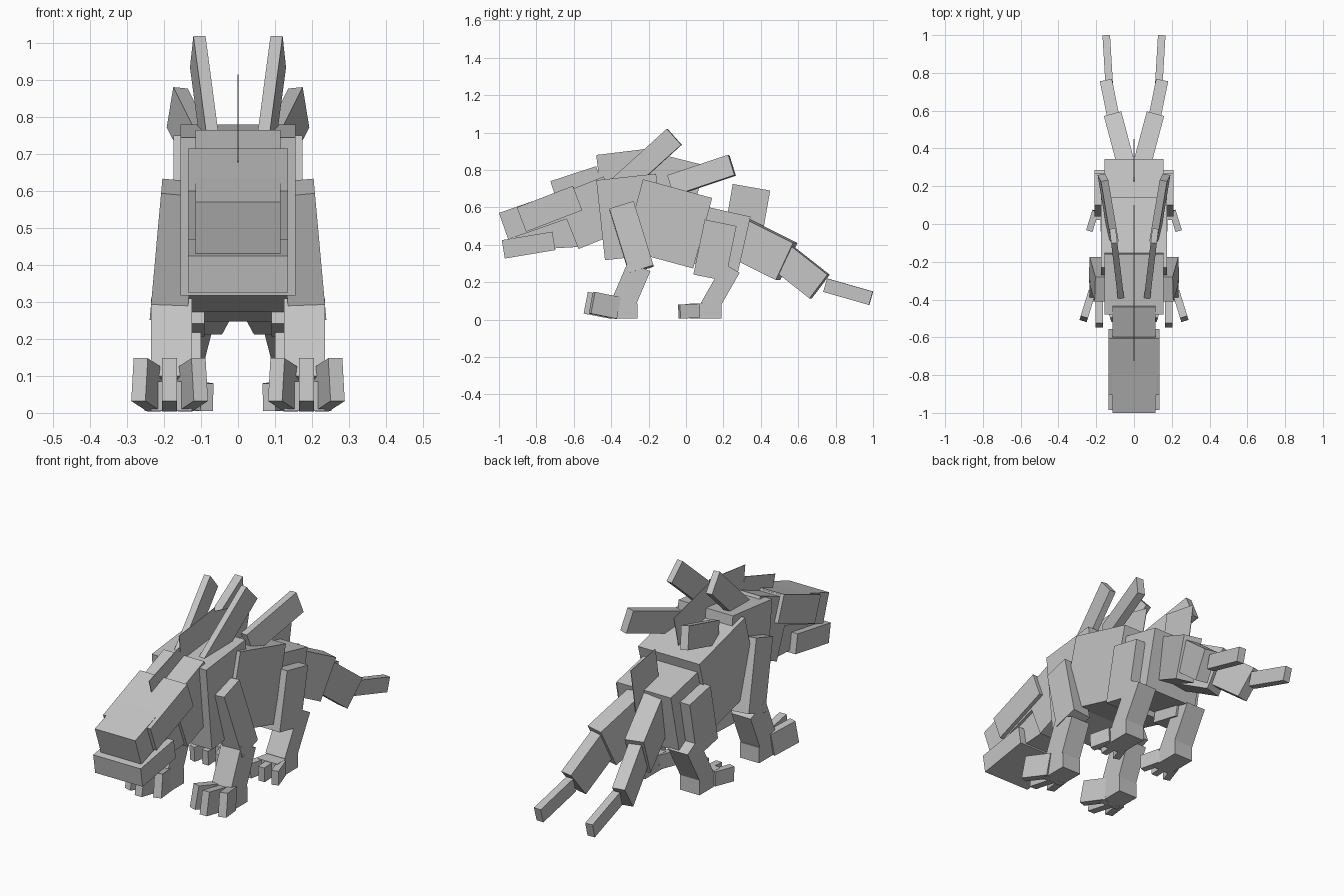
import bpy
import math
from mathutils import Euler, Matrix, Vector

old = bpy.data.objects.get("Cube")
if old:
    bpy.data.objects.remove(old, do_unlink=True)

grey = bpy.data.materials.new("stone_grey")
grey.use_nodes = True
colour = (0.55, 0.55, 0.55, 1)
grey.diffuse_color = colour
grey.node_tree.nodes["Principled BSDF"].inputs["Base Color"].default_value = colour


def box(name, start, end, depth, width, x=0, yaw=0, roll=0):
    """Box whose top edge runs from start to end in (y, z), hanging down by depth."""
    dy, dz = end[0] - start[0], end[1] - start[1]
    pitch = math.atan2(dz, dy)
    y = (start[0] + end[0]) / 2 + math.sin(pitch) * depth / 2
    z = (start[1] + end[1]) / 2 - math.cos(pitch) * depth / 2
    bpy.ops.mesh.primitive_cube_add(size=1)
    ob = bpy.context.object
    ob.name = name
    size = Vector((width, math.hypot(dy, dz), depth))
    ob.data.transform(Matrix.Diagonal(size).to_4x4())
    ob.location = (x, y, z)
    ob.rotation_euler = Euler((pitch, roll, yaw), "XYZ")
    ob.data.materials.append(grey)


def pair(name, start, end, depth, width, x, yaw=0, roll=0):
    """Matching boxes on the left (+x) and the right (-x)."""
    for side, s in (("left", 1), ("right", -1)):
        box(f"{side}_{name}", start, end, depth, width, s * x, s * yaw, s * roll)


# head
box("snout", (-1, .57), (-.6, .71), .15, .23)
box("upper_jaw", (-.905, .6), (-.605, .715), .14, .27)
box("lower_jaw", (-.985, .425), (-.715, .47), .1, .27)
box("inner_mouth", (-.92, .47), (-.6, .56), .08, .2)
box("throat", (-.72, .49), (-.55, .5), .11, .2)

# body
box("neck", (-.69, .665), (-.44, .765), .31, .23)
box("chest", (-.48, .745), (-.16, .78), .43, .31)
box("belly", (-.23, .75), (.14, .65), .39, .35)
box("hips", (.08, .61), (.345, .55), .31, .31)

# paper-thin crest along the middle of the back
crest = 0.003
box("neck_crest", (-.725, .74), (-.48, .82), .2, crest)
box("chest_crest", (-.48, .88), (-.19, .915), .2, crest)
box("belly_crest", (-.2, .9), (.1, .825), .25, crest)
box("tail_crest", (.25, .725), (.45, .69), .3, crest)

# back spikes
pair("spike", (-.4, .75), (-.1, 1.02), .115, .033, .091, -.12)
pair("rear_spike", (-.1, .77), (.23, .88), .115, .04, .137, -.2, -.1)

# twin tails
pair("tail_root", (.33, .535), (.59, .41), .22, .095, .068, -.26)
pair("tail_lower", (.57, .39), (.765, .24), .16, .065, .12, -.2)
pair("tail_tip", (.755, .22), (1, .15), .075, .04, .139, -.06)

# front legs
pair("upper_arm", (-.41, .59), (-.28, .63), .36, .1, .172, 0, -.09)
pair("forearm", (-.4, .1), (-.31, .31), .13, .11, .18)
pair("front_foot", (-.41, .085), (-.26, .085), .08, .11, .18)

# hind legs
pair("thigh", (.1, .535), (.27, .5), .3, .12, .15)
pair("shin", (.08, .09), (.2, .3), .1, .11, .155)
pair("hind_foot", (.02, .085), (.19, .085), .08, .11, .155)

# three splayed claws on each foot
for label, k in (("inner", -1), ("middle", 0), ("outer", 1)):
    back = .03 * abs(k)
    pair(f"front_{label}_claw", (-.525 + back, .148), (-.38 + back, .12), .118, .04,
         .185 + .06 * k, .3 * k)
    pair(f"hind_{label}_claw", (-.04, .08), (.07, .085), .075, .035,
         .16 + .06 * k, .3 * k)
